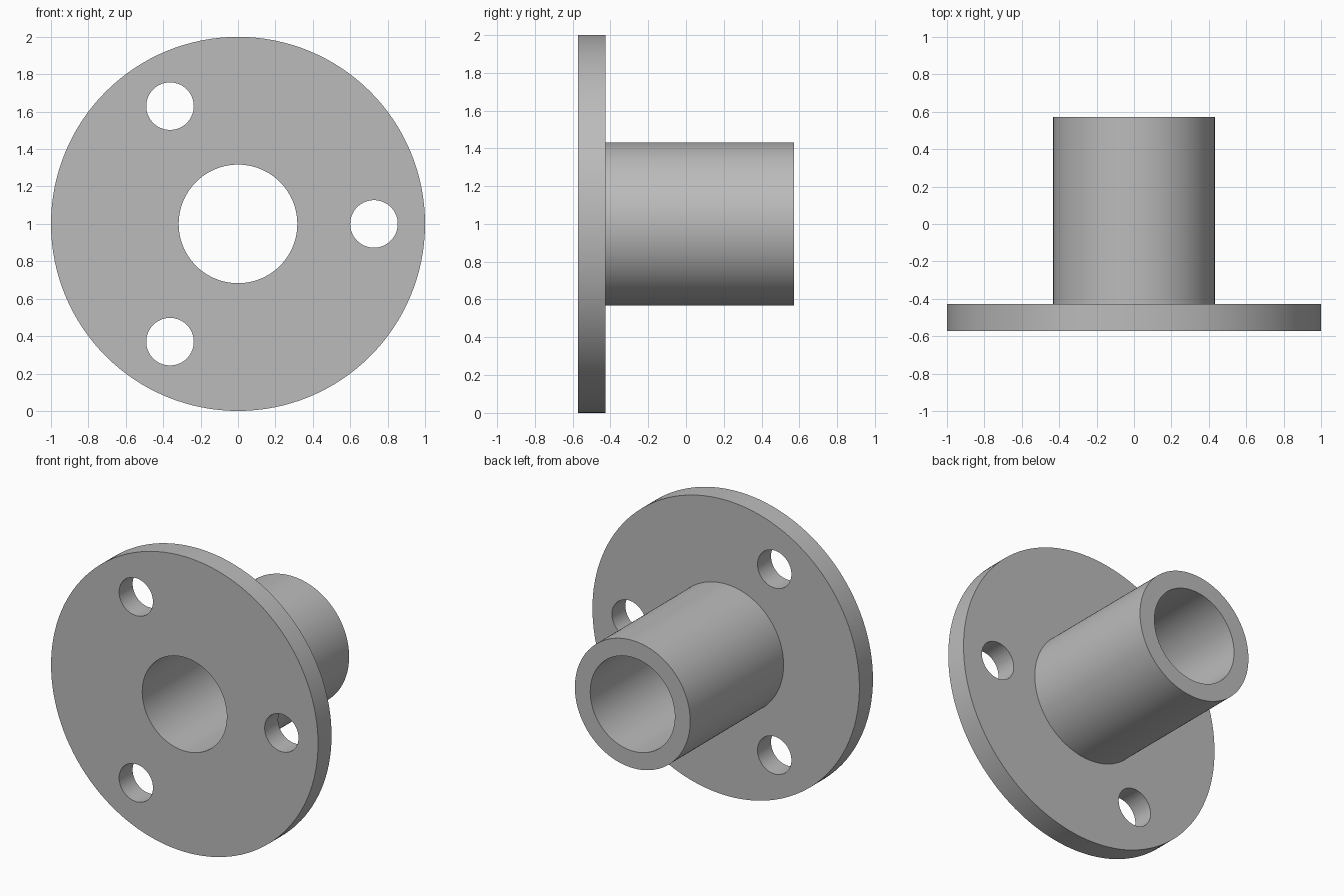
import bpy, bmesh, math
from mathutils import Matrix

cube = bpy.data.objects.get("Cube")
if cube:
    bpy.data.objects.remove(cube, do_unlink=True)

SEGMENTS = 128
AXIS_Z = 1.0
FRONT, SHOULDER, BACK = -0.572, -0.427, 0.572
BORE_R, TUBE_R, FLANGE_R = 0.317, 0.432, 1.0
BOLT_CIRCLE, BOLT_R = 0.727, 0.127

# Plain grey metal
grey = bpy.data.materials.new("grey_metal")
grey.use_nodes = True
colour = (0.5, 0.5, 0.5, 1)
grey.diffuse_color = colour
grey.node_tree.nodes["Principled BSDF"].inputs["Base Color"].default_value = colour


def add_object(name, bm):
    bmesh.ops.recalc_face_normals(bm, faces=bm.faces)
    mesh = bpy.data.meshes.new(name)
    bm.to_mesh(mesh)
    bm.free()
    mesh.materials.append(grey)
    obj = bpy.data.objects.new(name, mesh)
    bpy.context.collection.objects.link(obj)
    return obj


def lathe(name, profile):
    """Spin a closed (radius, y) profile round the horizontal y axis."""
    bm = bmesh.new()
    rings = []
    for i in range(SEGMENTS):
        a = math.tau * i / SEGMENTS
        rings.append([bm.verts.new((r * math.cos(a), y, AXIS_Z + r * math.sin(a)))
                      for r, y in profile])
    n = len(profile)
    for i, ring in enumerate(rings):
        following = rings[(i + 1) % SEGMENTS]
        for j in range(n):
            k = (j + 1) % n
            bm.faces.new((ring[j], ring[k], following[k], following[j]))
    return add_object(name, bm)


# Flange and tube in one turned body with a through bore
body = lathe("flanged_sleeve", [
    (BORE_R, FRONT), (FLANGE_R, FRONT), (FLANGE_R, SHOULDER),
    (TUBE_R, SHOULDER), (TUBE_R, BACK), (BORE_R, BACK)])

# Three bolt hole cutters, evenly spaced round the flange
bm = bmesh.new()
for i in range(3):
    a = math.tau * i / 3
    place = Matrix.Translation((BOLT_CIRCLE * math.cos(a), (FRONT + SHOULDER) / 2,
                                AXIS_Z + BOLT_CIRCLE * math.sin(a)))
    bmesh.ops.create_cone(bm, cap_ends=True, segments=64, radius1=BOLT_R,
                          radius2=BOLT_R, depth=0.4,
                          matrix=place @ Matrix.Rotation(math.pi / 2, 4, "X"))
cutter = add_object("bolt_hole_cutter", bm)
cutter.hide_render = True

# Drill the holes, then smooth the round walls
drill = body.modifiers.new("bolt_holes", "BOOLEAN")
drill.operation = "DIFFERENCE"
drill.solver = "EXACT"
drill.object = cutter
bpy.ops.object.select_all(action="DESELECT")
bpy.context.view_layer.objects.active = body
body.select_set(True)
bpy.ops.object.modifier_apply(modifier=drill.name)
bpy.data.objects.remove(cutter, do_unlink=True)
bpy.ops.object.shade_smooth_by_angle(angle=math.radians(30))
